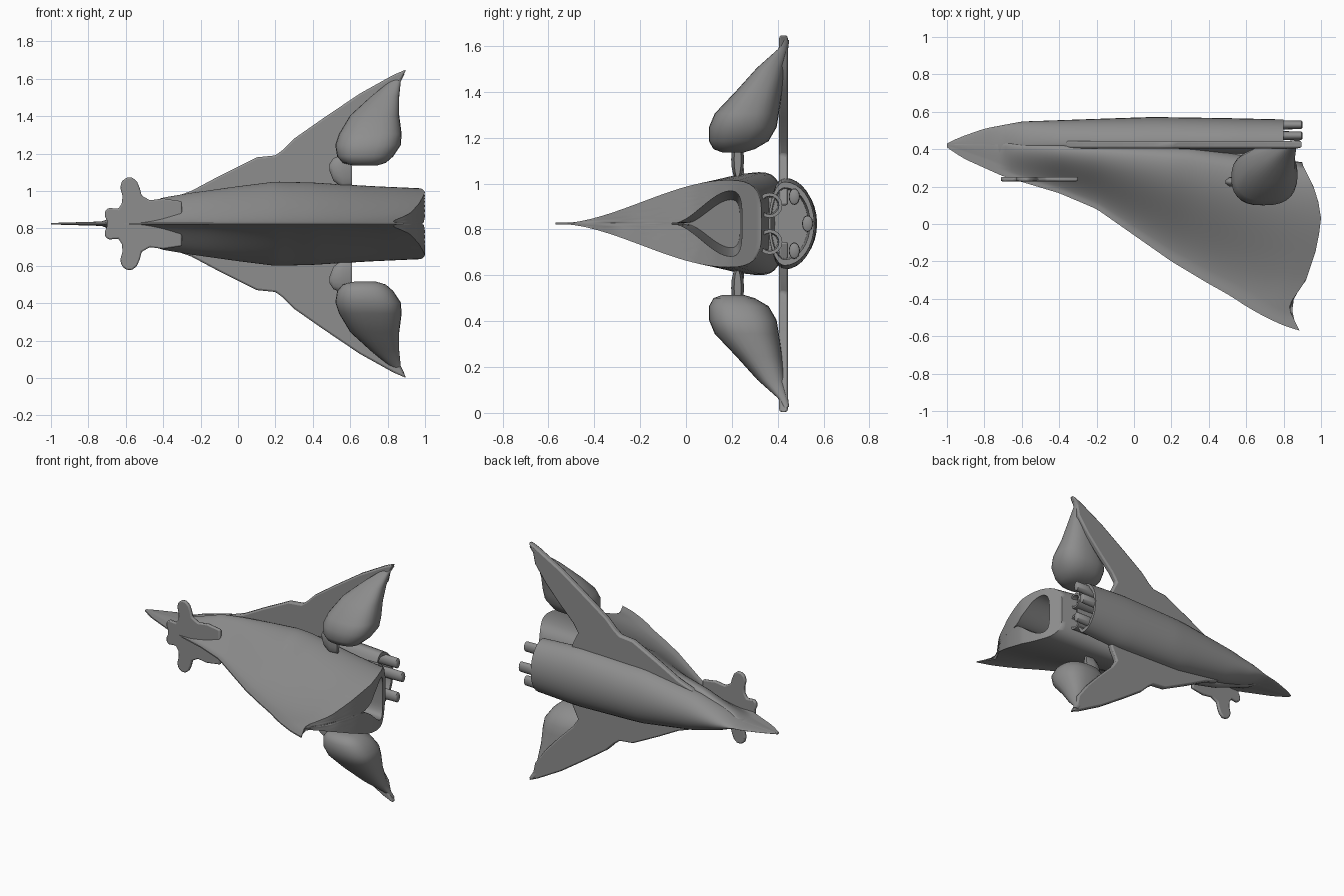
import bpy, bmesh, math
from mathutils import Vector

if "Cube" in bpy.data.objects:
    bpy.data.objects.remove(bpy.data.objects["Cube"])

ZC = 0.825  # symmetry plane of the craft
GREY = bpy.data.materials.new("dark_grey")
GREY.diffuse_color = (0.27, 0.27, 0.27, 1)
GREY.use_nodes = True
GREY.node_tree.nodes["Principled BSDF"].inputs["Base Color"].default_value = GREY.diffuse_color


def interp(x, table):
    if x <= table[0][0]:
        return table[0][1]
    for (a, p), (b, q) in zip(table, table[1:]):
        if x <= b:
            return p + (q - p) * (x - a) / (b - a)
    return table[-1][1]


def finish(name, bm, angle=50):
    bmesh.ops.remove_doubles(bm, verts=bm.verts, dist=0.0002)
    bmesh.ops.recalc_face_normals(bm, faces=bm.faces)
    me = bpy.data.meshes.new(name)
    bm.to_mesh(me)
    bm.free()
    me.materials.append(GREY)
    ob = bpy.data.objects.new(name, me)
    bpy.context.collection.objects.link(ob)
    bpy.ops.object.select_all(action='DESELECT')
    ob.select_set(True)
    bpy.context.view_layer.objects.active = ob
    bpy.ops.object.shade_smooth_by_angle(angle=math.radians(angle))
    return ob


def loft(name, rings, angle=50):
    bm = bmesh.new()
    vs = [[bm.verts.new(p) for p in r] for r in rings]
    n = len(vs[0])
    for a, b in zip(vs, vs[1:]):
        for i in range(n):
            j = (i + 1) % n
            bm.faces.new((a[i], a[j], b[j], b[i]))
    bm.faces.new(vs[0])
    bm.faces.new(vs[-1][::-1])
    return finish(name, bm, angle)


def plate(name, outline, y0, y1, bevel):
    bm = bmesh.new()
    f = bm.faces.new([bm.verts.new((x, y0, z)) for x, z in outline])
    up = bmesh.ops.extrude_face_region(bm, geom=[f])
    bmesh.ops.translate(bm, vec=(0, y1 - y0, 0),
                        verts=[v for v in up["geom"] if isinstance(v, bmesh.types.BMVert)])
    ob = finish(name, bm, 40)
    mod = ob.modifiers.new("rounded_edge", 'BEVEL')
    mod.width, mod.segments = bevel, 2


def oval(x0, x1, y0, y1, z, n=28, p=0.8):
    pts = []
    for i in range(n):
        a = 2 * math.pi * i / n
        c, s = math.cos(a), math.sin(a)
        pts.append(((x0 + x1) / 2 + (x1 - x0) / 2 * math.copysign(abs(c) ** p, c),
                    (y0 + y1) / 2 + (y1 - y0) / 2 * math.copysign(abs(s) ** p, s), z))
    return pts


def rod(name, sections, n=16):
    # sections: (x, y, z, y radius, z radius)
    loft(name, [[(x, y + ry * math.sin(2 * math.pi * q / n), z + rz * math.cos(2 * math.pi * q / n))
                 for q in range(n)] for x, y, z, ry, rz in sections])


# Upper hull: finned teardrop sections with a swept, hollow tail
RIDGE = [(-1, .41), (-.95, .375), (-.9, .345), (-.7, .255), (-.6, .225), (-.4, .165), (-.2, .08),
         (0, -.06), (.2, -.2), (.4, -.32), (.6, -.43), (.8, -.54), (.88, -.57)]
WIDTH = [(-1, .004), (-.72, .012), (-.66, .05), (-.55, .085), (-.4, .14), (-.25, .165),
         (0, .2), (.2, .225), (.4, .22), (.7, .2), (.88, .19)]
KEEL = [(-1, .425), (-.8, .44), (.3, .42), (.6, .37), (.88, .33)]
TAIL = [(-.57, .885), (-.53, .865), (-.47, .835), (-.43, .83), (-.38, .865), (-.3, .92), (-.15, .97),
        (-.05, .99), (.03, 1.0), (.12, .985), (.2, .96), (.32, .90)]


def hull_ring(x):
    top, w, bot = interp(x, RIDGE), interp(x, WIDTH), interp(x, KEEL)
    mid = top + .84 * (bot - top)
    half = []
    for i in range(25):
        t = i / 24
        half.append((top + t * (mid - top), max(.004, w * (t * t * (3 - 2 * t)))))
    for i in range(1, 9):
        a = math.pi / 2 * i / 8
        half.append((mid + (bot - mid) * math.sin(a) ** .8, w * max(0, math.cos(a)) ** .5))
    f = max(0, min(1, (x - .4) / .48)) ** 1.3

    def pos(y, z):
        return (x + f * (interp(y, TAIL) - .88), y, ZC + z)
    return [pos(y, z) for y, z in half] + [pos(y, -z) for y, z in half[-2::-1]]


rings = [hull_ring(-1 + 1.88 * i / 60) for i in range(61)]
rim = rings[-1]
# tail face follows the swept trailing edge, then the cavity runs forward
for depth, sy, sz in ((0, .93, .97), (0, .84, .93), (0, .74, .89), (0, .63, .85), (0, .52, .81), (0, .42, .78),
                      (0, .34, .75), (.15, .33, .72), (.5, .27, .55)):
    rings.append([(interp(.2 + sy * (y - .2), TAIL) - depth, .2 + sy * (y - .2),
                   ZC + sz * (z - ZC)) for x, y, z in rim])
loft("upper_hull", rings, 60)

# Belly fuselage, with a recessed tail
BELLY = [(-1, .43), (-.95, .455), (-.9, .475), (-.8, .51), (-.6, .548), (-.2, .562), (.1, .572),
         (.5, .566), (.84, .558)]
BWID = [(-1, .003), (-.72, .012), (-.62, .06), (-.4, .125), (0, .185), (.5, .2), (.84, .18)]


def belly_ring(x, k=1.0):
    b, w = interp(x, BELLY), interp(x, BWID)
    c = .43 - .01 * max(0, -x - .9)
    out = []
    for i in range(32):
        a = 2 * math.pi * i / 32
        s = math.sin(a)
        out.append((x, c + k * (s * (b - c) if s > 0 else s * min(.07, b - c + .005)),
                    ZC + k * w * math.cos(a)))
    return out


rings = [belly_ring(-1 + 1.8 * i / 40) for i in range(41)]
rings += [belly_ring(.8, .86), belly_ring(.5, .75)]
loft("belly_fuselage", rings)

# Tail fingers around the belly rim
for deg in (25, 90, 155):
    a = math.radians(deg)
    cy, cz = .43 + .1 * math.sin(a), ZC + .13 * math.cos(a)
    rod("tail_finger", [(x, cy, cz, .024 * k, .036 * k)
                        for x, k in ((.5, .8), (.8, 1), (.895, .95), (.9, .7))])

# Twin exhaust tubes in the gap between hull and belly
for s in (-1, 1):
    rod("exhaust_tube", [(x, .365, ZC + s * .08, k, k)
                         for x, k in ((.35, .05), (.82, .055), (.82, .04), (.65, .035))])

# Delta wing outline (x, offset from centre plane)
WING = [(-.42, .08), (-.35, .14), (-.25, .175), (-.1, .255), (.1, .355), (.2, .365), (.24, .395),
        (.3, .455), (.45, .56), (.65, .695), (.83, .795), (.9, .825), (.865, .76), (.85, .69),
        (.77, .58), (.66, .46), (.56, .36), (.52, .3), (.56, .22), (.6, .08)]
# Nacelle sections: offset, x range, y range
POD = [(.80, .86, .89, .425, .45), (.76, .81, .87, .40, .445), (.68, .71, .862, .31, .435),
       (.58, .60, .862, .22, .42), (.48, .54, .875, .125, .405), (.42, .52, .87, .10, .395),
       (.36, .53, .83, .10, .36), (.325, .56, .79, .12, .30), (.31, .62, .74, .16, .25)]
# Canard plate outline, half
CANARD = [(-.3, .12), (-.4, .135), (-.47, .125), (-.515, .15), (-.525, .19), (-.54, .225), (-.565, .247),
          (-.595, .247), (-.62, .228), (-.63, .195), (-.618, .15), (-.62, .11), (-.64, .08), (-.665, .082),
          (-.69, .085), (-.71, .07), (-.712, .04), (-.7, .015)]
plate("canards", [(x, ZC + d) for x, d in CANARD] + [(x, ZC - d) for x, d in CANARD[::-1]], .228, .252, .008)

for s in (-1, 1):
    plate("wing", [(x, ZC + s * d) for x, d in WING], .405, .445, .01)
    loft("nacelle", [oval(a, b, c, d, ZC + s * o) for o, a, b, c, d in POD])
    # Strut from hull to nacelle
    rod("nacelle_strut", [(.49, .225, ZC + s * .3, .01, .02), (.51, .225, ZC + s * .29, .025, .06),
                          (.56, .225, ZC + s * .28, .028, .09), (.61, .225, ZC + s * .28, .015, .08)])
